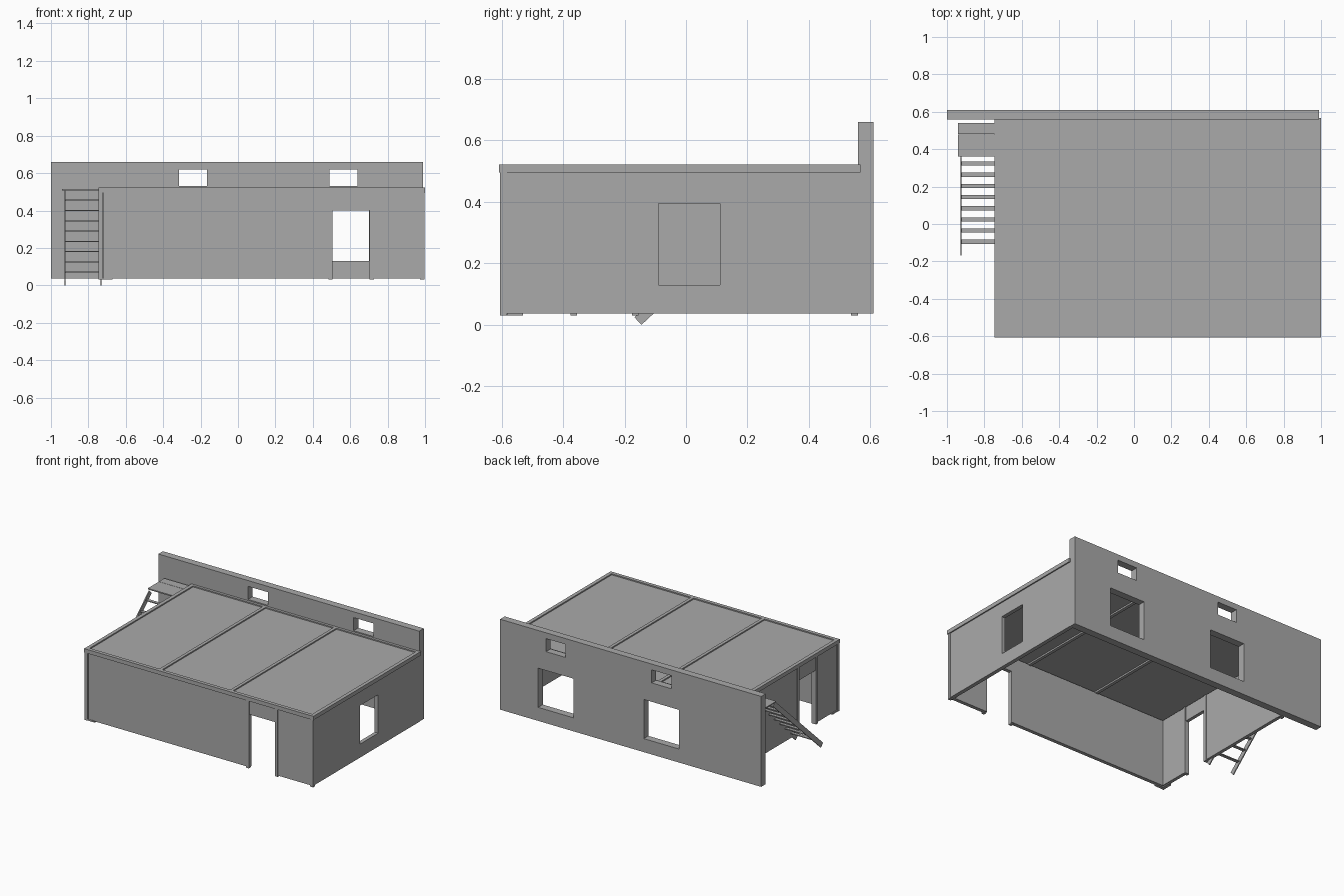
import bpy, bmesh, math
from mathutils import Vector

old = bpy.data.objects.get("Cube")
if old:
    bpy.data.objects.remove(old, do_unlink=True)

grey = bpy.data.materials.new("plain grey")
grey.use_nodes = True
colour = (0.4, 0.4, 0.4, 1)
grey.diffuse_color = colour
grey.node_tree.nodes["Principled BSDF"].inputs["Base Color"].default_value = colour


def finish(name, bm):
    bmesh.ops.recalc_face_normals(bm, faces=bm.faces)
    mesh = bpy.data.meshes.new(name)
    bm.to_mesh(mesh)
    bm.free()
    mesh.materials.append(grey)
    obj = bpy.data.objects.new(name, mesh)
    bpy.context.collection.objects.link(obj)
    return obj


def box(name, x, y, z):
    """Box from its (min, max) range on each axis."""
    bm = bmesh.new()
    bmesh.ops.create_cube(bm, size=1)
    for v in bm.verts:
        v.co = Vector([a + (b - a) * (c + 0.5) for (a, b), c in zip((x, y, z), v.co)])
    return finish(name, bm)


def wall(name, axis, along, depth, height, holes):
    """Upright panel along axis x or y, with rectangular openings (a0, a1, z0, z1)."""
    a_cuts = sorted({*along, *(a for h in holes for a in h[:2])})
    z_cuts = sorted({*height, *(z for h in holes for z in h[2:])})

    def point(a, z):
        return (a, depth[0], z) if axis == "x" else (depth[0], a, z)

    bm = bmesh.new()
    for a0, a1 in zip(a_cuts, a_cuts[1:]):
        for z0, z1 in zip(z_cuts, z_cuts[1:]):
            am, zm = (a0 + a1) / 2, (z0 + z1) / 2
            if any(h[0] < am < h[1] and h[2] < zm < h[3] for h in holes):
                continue
            corners = ((a0, z0), (a1, z0), (a1, z1), (a0, z1))
            bm.faces.new([bm.verts.new(point(*c)) for c in corners])
    bmesh.ops.remove_doubles(bm, verts=bm.verts, dist=0.0001)
    result = bmesh.ops.extrude_face_region(bm, geom=bm.faces[:])
    push = depth[1] - depth[0]
    moved = [g for g in result["geom"] if isinstance(g, bmesh.types.BMVert)]
    bmesh.ops.translate(bm, verts=moved, vec=(0, push, 0) if axis == "x" else (push, 0, 0))
    bmesh.ops.recalc_face_normals(bm, faces=bm.faces)
    bmesh.ops.dissolve_limit(bm, angle_limit=0.01, verts=bm.verts, edges=bm.edges)
    return finish(name, bm)


# Walls with windows and doorways
base, top = 0.037, 0.5
wall("back_wall", "x", (-1, 0.99), (0.56, 0.61), (base, 0.66), [
    (-0.375, -0.105, 0.13, 0.4), (0.43, 0.7, 0.13, 0.4),
    (-0.315, -0.165, 0.53, 0.62), (0.49, 0.64, 0.53, 0.62)])
wall("front_wall", "x", (-0.72, 0.975), (-0.6, -0.575), (base, top),
     [(0.505, 0.705, base, 0.4)])
wall("right_side_wall", "y", (-0.585, 0.56), (0.965, 0.992), (base, top),
     [(-0.09, 0.11, 0.13, 0.395)])
wall("left_side_wall", "y", (-0.585, 0.56), (-0.738, -0.715), (base, top),
     [(-0.36, -0.17, base, 0.4)])

# Corner and door posts
for x in (-0.735, 0.495, 0.715, 0.985):
    box("front_post", (x - 0.011, x + 0.011), (-0.605, -0.583), (0.03, top))
for y in (-0.365, -0.165, 0.548):
    box("side_post", (-0.743, -0.71), (y - 0.011, y + 0.011), (0.03, top))
box("corner_foot", (-0.745, -0.67), (-0.603, -0.58), (0.03, 0.04))
box("corner_foot_side", (-0.745, -0.722), (-0.58, -0.53), (0.03, 0.04))

# Roof frame, joists and sheet panels
rim = (0.495, 0.522)
box("roof_front_rail", (-0.747, 1), (-0.608, -0.583), rim)
box("roof_back_rail", (-0.747, 1), (0.542, 0.567), rim)
for x in (-0.747, 0.975):
    box("roof_side_rail", (x, x + 0.025), (-0.583, 0.542), rim)
for x in (-0.18, 0.36):
    box("roof_joist", (x - 0.011, x + 0.011), (-0.583, 0.542), rim)
for x0, x1 in ((-0.722, -0.191), (-0.169, 0.349), (0.371, 0.975)):
    box("roof_panel", (x0, x1), (-0.583, 0.542), (0.506, 0.514))

# Landing beside the roof
for y0, y1 in ((0.36, 0.479), (0.481, 0.54)):
    box("landing_plate", (-0.94, -0.745), (y0, y1), (0.508, 0.516))

# Open staircase: two sloping stringers and flat treads
foot = Vector((-0.145, 0))
slope = Vector((math.cos(0.746), math.sin(0.746)))
across = Vector((-slope.y, slope.x)) * 0.034
head = foot + slope * 0.71
for x in (-0.928, -0.736):
    bm = bmesh.new()
    outline = [foot, head, head + across, foot + across]
    face = bm.faces.new([bm.verts.new((x, p.x, p.y)) for p in outline])
    side = bmesh.ops.extrude_face_region(bm, geom=[face])
    bmesh.ops.translate(bm, vec=(0.007, 0, 0),
                        verts=[g for g in side["geom"] if isinstance(g, bmesh.types.BMVert)])
    finish("stair_stringer", bm)
for i in range(8):
    y, z = -0.095 + i * 0.0597, 0.07 + i * 0.055
    box("stair_tread", (-0.922, -0.735), (y - 0.011, y + 0.011), (z - 0.003, z + 0.003))
